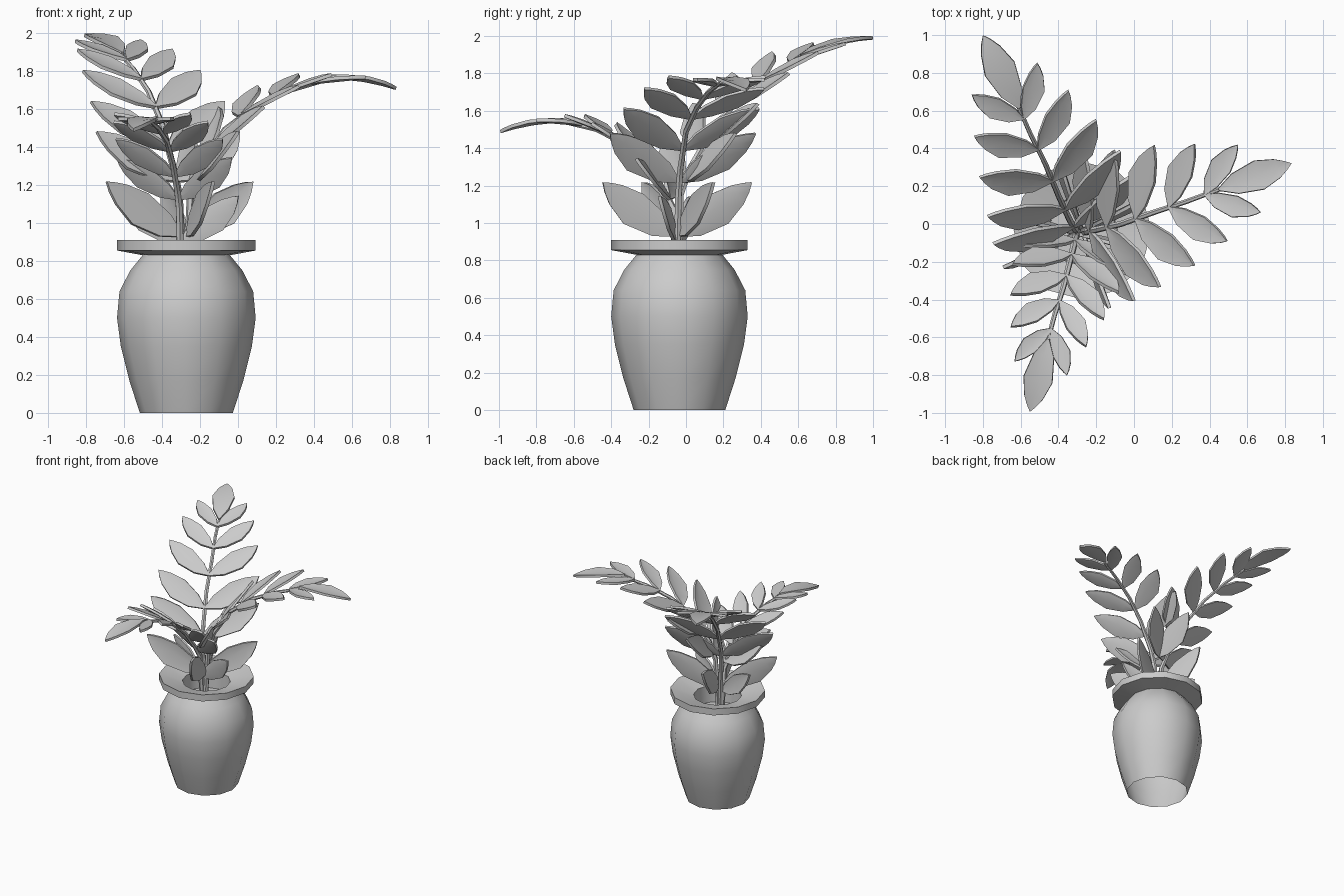
import bpy
import bmesh
import math
from mathutils import Vector

if "Cube" in bpy.data.objects:
    bpy.data.objects.remove(bpy.data.objects["Cube"], do_unlink=True)

UP = Vector((0, 0, 1))

# One plain grey for everything
grey = bpy.data.materials.new("plain_grey")
grey.use_nodes = True
grey.diffuse_color = (0.6, 0.6, 0.6, 1)
grey.node_tree.nodes["Principled BSDF"].inputs["Base Color"].default_value = (0.6, 0.6, 0.6, 1)


def select_only(obj):
    bpy.ops.object.select_all(action='DESELECT')
    obj.select_set(True)
    bpy.context.view_layer.objects.active = obj


def make_object(name, bm, angle):
    mesh = bpy.data.meshes.new(name)
    bm.to_mesh(mesh)
    bm.free()
    mesh.materials.append(grey)
    obj = bpy.data.objects.new(name, mesh)
    bpy.context.collection.objects.link(obj)
    select_only(obj)
    bpy.ops.object.shade_smooth_by_angle(angle=math.radians(angle))
    return obj


def make_pot(profile, centre, sides=12):
    """Turn a profile of (radius, height) into a pot, open below, with a floor in its neck."""
    bm = bmesh.new()
    rings = []
    for r, z in profile:
        turns = [2 * math.pi * i / sides for i in range(sides)]
        rings.append([bm.verts.new((centre[0] + r * math.cos(t),
                                    centre[1] + r * math.sin(t), z)) for t in turns])
    for low, high in zip(rings, rings[1:]):
        for i in range(sides):
            j = (i + 1) % sides
            bm.faces.new((low[i], low[j], high[j], high[i]))
    bm.faces.new(rings[-1])
    make_object("pot", bm, 31)


# Outline of a leaf: distance along it, share of its half width
LEAF_SHAPE = [(0, 0.1), (0.22, 0.7), (0.55, 1), (0.8, 0.65), (0.92, 0.32)]


def add_leaf(bm, base, tip, normal, right, left, arch):
    """A pointed, arched leaf; right and left are half widths as shares of its length."""
    length = tip - base
    size = length.length
    across = normal.cross(length).normalized()
    face_up = length.cross(across).normalized()
    rows = []
    for t, w in LEAF_SHAPE:
        mid = base + length * t + face_up * size * arch * 4 * t * (1 - t)
        sag = face_up * size * w * 0.03
        rows.append([bm.verts.new(p) for p in (mid - across * size * right * w, mid - sag,
                                               mid + across * size * left * w)])
    for a, b in zip(rows, rows[1:]):
        for i in range(2):
            bm.faces.new((a[i], a[i + 1], b[i + 1], b[i]))
    point = bm.verts.new(tip)
    for i in range(2):
        bm.faces.new((rows[-1][i], rows[-1][i + 1], point))


def make_stem(name, points, radius):
    curve = bpy.data.curves.new(name, 'CURVE')
    curve.dimensions = '3D'
    curve.bevel_depth = radius
    curve.bevel_resolution = 1
    curve.use_fill_caps = True
    spline = curve.splines.new('POLY')
    spline.points.add(len(points) - 1)
    for i, p in enumerate(points):
        spline.points[i].co = (*p, 1)
        spline.points[i].radius = 1 - 0.45 * i / (len(points) - 1)
    curve.materials.append(grey)
    obj = bpy.data.objects.new(name, curve)
    bpy.context.collection.objects.link(obj)
    select_only(obj)
    bpy.ops.object.convert(target='MESH')
    bpy.ops.object.shade_smooth_by_angle(angle=math.radians(50))


def make_frond(name, path, reach, spread):
    """Stem with six pairs of leaves and an end leaf; the last path point is its tip."""
    pts = [Vector(p) for p in path]
    heading = pts[-1] - pts[0]
    heading.z = 0
    side = heading.normalized().cross(UP)
    make_stem(name + "_stem", pts[:-1], 0.021)
    bm = bmesh.new()
    pairs = len(pts) - 2
    for k in range(pairs):
        along = (pts[k + 2] - pts[k]).normalized()
        normal = side.cross(along).normalized()
        base = (pts[k] + pts[k + 1]) / 2
        u = k / (pairs - 1)
        width = spread * (1 - 0.55 * u * u)
        for s in (-1, 1):
            tip = base + along * reach * (1 - 0.1 * u) + side * s * width + normal * 0.03
            # The edge facing the root bulges more than the one facing the tip
            add_leaf(bm, base, tip, normal, 0.19 + 0.04 * s, 0.19 - 0.04 * s, 0.03)
    along = pts[-1] - pts[-2]
    add_leaf(bm, pts[-2] - along * 0.06, pts[-1], side.cross(along).normalized(), 0.2, 0.2, 0.07)
    leaves = make_object(name + "_leaves", bm, 35)
    thick = leaves.modifiers.new("thickness", 'SOLIDIFY')
    thick.thickness = 0.018
    bpy.ops.object.modifier_apply(modifier=thick.name)
    bpy.ops.object.shade_smooth_by_angle(angle=math.radians(35))


# Pot with flared rim and hollow neck
make_pot([(0.245, 0), (0.3, 0.17), (0.345, 0.35), (0.365, 0.5), (0.352, 0.64),
          (0.295, 0.75), (0.23, 0.83), (0.365, 0.855), (0.365, 0.91),
          (0.185, 0.86), (0.18, 0.72)], (-0.272, -0.035))

# Three arching fronds
make_frond("back_frond", [(-.29, -.04, .72), (-.31, -.03, 1.15), (-.34, .02, 1.29), (-.4, .15, 1.52),
                          (-.47, .32, 1.69), (-.55, .48, 1.81), (-.62, .64, 1.89), (-.8, 1, 1.98)],
           0.28, 0.43)
make_frond("left_frond", [(-.27, -.05, .72), (-.25, -.04, 1.15), (-.2, -.03, 1.29), (-.07, 0, 1.49),
                          (.1, .06, 1.62), (.28, .12, 1.7), (.47, .19, 1.755), (.83, .32, 1.7)],
           0.28, 0.42)
make_frond("front_frond", [(-.3, -.05, .72), (-.31, -.07, 1.08), (-.32, -.12, 1.17), (-.345, -.22, 1.32),
                           (-.375, -.34, 1.43), (-.42, -.48, 1.5), (-.46, -.63, 1.535), (-.55, -.99, 1.48)],
           0.24, 0.32)
